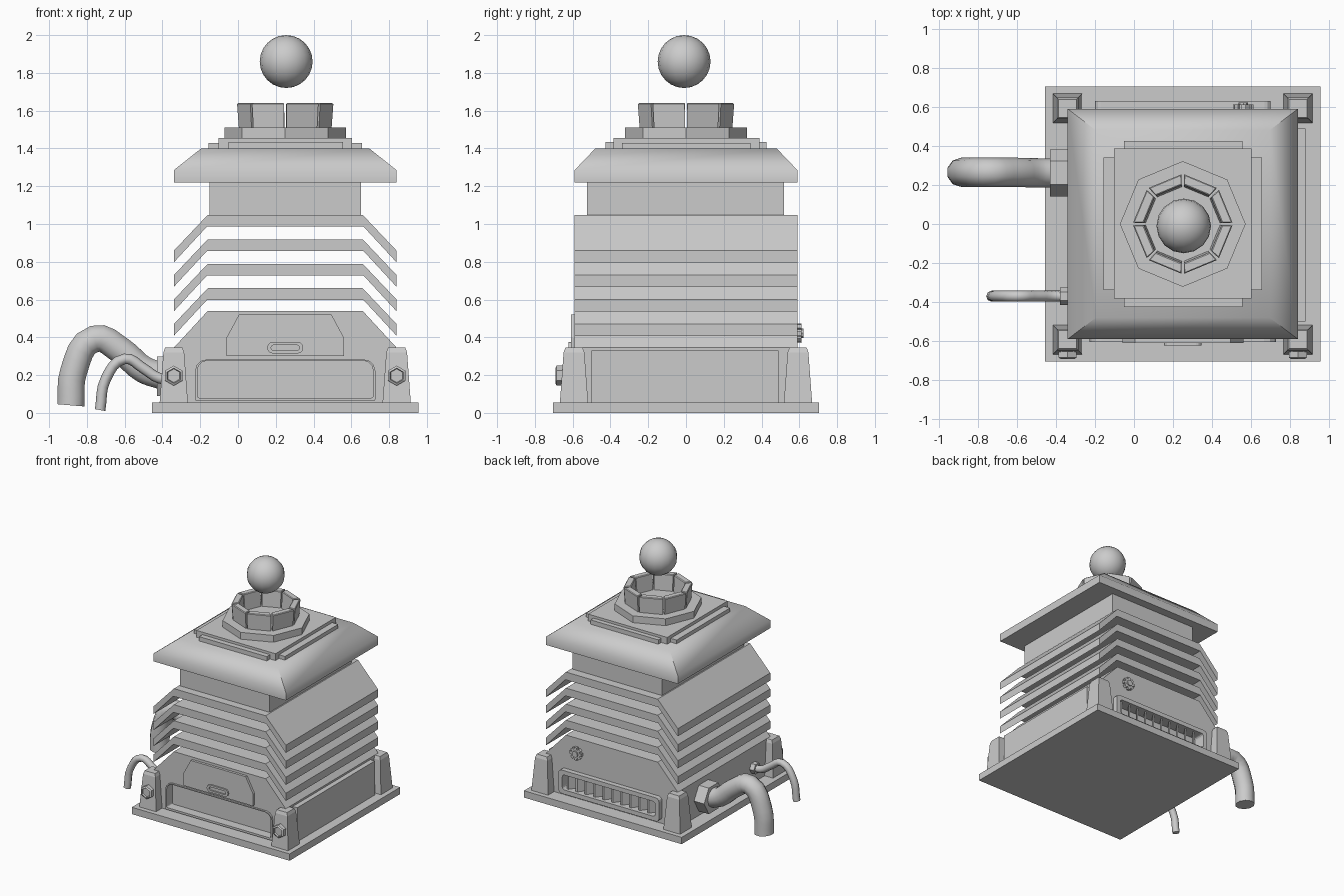
import bpy, bmesh, math
from mathutils import Vector

if "Cube" in bpy.data.objects:
    bpy.data.objects.remove(bpy.data.objects["Cube"])

CX = 0.25  # body centre in x


def finish(name, bm, smooth=None):
    bmesh.ops.recalc_face_normals(bm, faces=bm.faces)
    me = bpy.data.meshes.new(name)
    bm.to_mesh(me)
    bm.free()
    ob = bpy.data.objects.new(name, me)
    bpy.context.collection.objects.link(ob)
    if smooth:
        bpy.ops.object.select_all(action='DESELECT')
        ob.select_set(True)
        bpy.context.view_layer.objects.active = ob
        bpy.ops.object.shade_smooth_by_angle(angle=math.radians(smooth))
    return ob


def place(p, axis, d):
    return {'x': (d, p[0], p[1]), 'y': (p[0], d, p[1]), 'z': (p[0], p[1], d)}[axis]


def loft(name, sections, axis, smooth=None, closed=False):
    """Join equal-length outlines [(outline, distance along axis)]."""
    bm = bmesh.new()
    rings = [[bm.verts.new(place(p, axis, d)) for p in pts] for pts, d in sections]
    n = len(rings[0])
    for a, b in zip(rings, rings[1:] + (rings[:1] if closed else [])):
        for i in range(n):
            j = (i + 1) % n
            bm.faces.new((a[i], a[j], b[j], b[i]))
    if not closed:
        bm.faces.new(rings[0])
        bm.faces.new(rings[-1])
    return finish(name, bm, smooth)


def prism(name, pts, axis, a, b, smooth=None):
    return loft(name, [(pts, a), (pts, b)], axis, smooth)


def rect(cx, cy, hx, hy):
    return [(cx - hx, cy - hy), (cx + hx, cy - hy), (cx + hx, cy + hy), (cx - hx, cy + hy)]


def box(name, x0, x1, y0, y1, z0, z1):
    return prism(name, rect((x0 + x1) / 2, (y0 + y1) / 2, (x1 - x0) / 2, (y1 - y0) / 2), 'z', z0, z1)


def ngon(cx, cy, r, n, turn=0):
    return [(cx + r * math.cos(math.radians(turn) + 2 * math.pi * i / n),
             cy + r * math.sin(math.radians(turn) + 2 * math.pi * i / n)) for i in range(n)]


def round_rect(cx, cy, hx, hy, rb, rt, steps=3):
    """Rounded rectangle with separate bottom and top corner radii."""
    pts = []
    for sx, sy, r, start in ((1, 1, rt, 0), (-1, 1, rt, 90), (-1, -1, rb, 180), (1, -1, rb, 270)):
        for k in range(steps + 1):
            t = math.radians(start + 90 * k / steps)
            pts.append((cx + sx * (hx - r) + r * math.cos(t), cy + sy * (hy - r) + r * math.sin(t)))
    return pts


def frame(name, outer, inner, a, b):
    return loft(name, [(outer, a), (outer, b), (inner, b), (inner, a)], 'y', closed=True)


def cut(ob, cutter):
    m = ob.modifiers.new('recess', 'BOOLEAN')
    m.operation = 'DIFFERENCE'
    m.solver = 'EXACT'
    m.object = cutter
    cutter.hide_render = True
    cutter.hide_viewport = True


def tube(name, pts, radius, sides):
    """Smooth pipe through control points in the x-z plane."""
    cu = bpy.data.curves.new(name, 'CURVE')
    cu.dimensions = '3D'
    sp = cu.splines.new('BEZIER')
    sp.bezier_points.add(len(pts) - 1)
    for bp, p in zip(sp.bezier_points, pts):
        bp.co = p
        bp.handle_left_type = bp.handle_right_type = 'AUTO'
    cu.resolution_u = 4
    cu.bevel_depth = radius
    cu.bevel_resolution = sides // 2 - 2
    cu.use_fill_caps = True
    tmp = bpy.data.objects.new(name + '_path', cu)
    bpy.context.collection.objects.link(tmp)
    bpy.context.view_layer.update()
    bm = bmesh.new()
    bm.from_mesh(tmp.to_mesh())
    bpy.data.objects.remove(tmp)
    bmesh.ops.remove_doubles(bm, verts=bm.verts, dist=0.0001)
    return finish(name, bm, 50)


# Base plate and lower housing with sloping shoulders
box('base_plate', -0.455, 0.955, -0.705, 0.705, 0, 0.055)
housing = prism('lower_housing', [(-0.34, 0.05), (0.84, 0.05), (0.84, 0.345), (0.66, 0.54),
                                  (-0.16, 0.54), (-0.34, 0.345)], 'y', -0.59, 0.59)
box('side_panel', 0.83, 0.88, -0.5, 0.49, 0.05, 0.33)

# Front tray opening
opening = round_rect(CX, 0.178, 0.465, 0.098, 0.01, 0.05)
cut(housing, prism('tray_cutter', opening, 'y', -0.7, -0.53))
frame('tray_frame', round_rect(CX, 0.173, 0.477, 0.11, 0.01, 0.06), opening, -0.605, -0.54)

# Front hatch and its pull handle
prism('hatch', [(-0.06, 0.3), (0.56, 0.3), (0.56, 0.4), (0.495, 0.52), (0.005, 0.52), (-0.06, 0.4)],
      'y', -0.61, -0.58)
frame('hatch_handle', round_rect(CX, 0.345, 0.095, 0.03, 0.028, 0.028),
      round_rect(CX, 0.345, 0.075, 0.014, 0.013, 0.013), -0.622, -0.6)

# Rear grille with slanted vanes
opening = round_rect(CX, 0.175, 0.415, 0.06, 0.02, 0.02)
cut(housing, prism('grille_cutter', opening, 'y', 0.53, 0.7))
frame('grille_frame', round_rect(CX, 0.175, 0.45, 0.095, 0.03, 0.03), opening, 0.54, 0.63)
for i in range(10):
    x = CX - 0.39 + i * 0.08
    prism('grille_vane', [(x, 0.54), (x + 0.014, 0.54), (x + 0.062, 0.605), (x + 0.048, 0.605)],
          'z', 0.11, 0.24)

# Rear toothed knob
teeth = []
for i in range(8):
    for da, r in ((-13, 0.053), (13, 0.053), (16, 0.038), (29, 0.038)):
        t = math.radians(45 * i + da)
        teeth.append((0.56 + r * math.cos(t), 0.422 + r * math.sin(t)))
prism('rear_knob', teeth, 'y', 0.58, 0.612)
prism('rear_knob_cap', ngon(0.56, 0.422, 0.025, 8), 'y', 0.61, 0.622)

# Tapered corner posts, front ones carry a hex bolt
for x in (-0.34, 0.84):
    for y in (-0.593, 0.593):
        loft('corner_post', [(rect(x, y, 0.075, 0.075), 0.05), (rect(x, y, 0.055, 0.055), 0.32),
                             (rect(x, y, 0.046, 0.046), 0.345)], 'z')
    loft('post_bolt', [(ngon(x, 0.197, 0.053, 6, 30), -0.62), (ngon(x, 0.197, 0.053, 6, 30), -0.685),
                       (ngon(x, 0.197, 0.04, 6, 30), -0.692), (ngon(x, 0.197, 0.036, 6, 30), -0.68)], 'y')

# Floating bent cooling slats
for i in range(4):
    z = 0.66 + i * 0.1295
    prism('cooling_slat', [(-0.34, z - 0.19), (-0.16, z), (0.66, z), (0.84, z - 0.19), (0.84, z - 0.252),
                           (0.665, z - 0.063), (-0.165, z - 0.063), (-0.34, z - 0.252)], 'y', -0.59, 0.59)

# Neck and roof
box('neck', -0.15, 0.65, -0.525, 0.52, 1.03, 1.23)
loft('roof', [(rect(CX, 0, 0.59, 0.59), 1.22), (rect(CX, 0, 0.59, 0.59), 1.285),
              (rect(CX, 0, 0.445, 0.48), 1.4)], 'z', 55)

# Stepped plates on the roof
box('top_plate', -0.103, 0.603, -0.383, 0.388, 1.39, 1.455)
for s in (-1, 1):
    y, x = s * 0.4, CX + s * 0.378
    box('top_strip_y', -0.05, 0.555, y - 0.025, y + 0.025, 1.39, 1.435)
    box('top_strip_x', x - 0.028, x + 0.028, -0.338, 0.342, 1.39, 1.43)
prism('octagon_plate', ngon(CX, 0, 0.322, 8), 'z', 1.45, 1.51)

# Crown of eight separate segments
for i in range(8):
    mid = 45 * i + 22.5

    def seg(ri, ro, half):
        return [(CX + r * math.cos(math.radians(mid + a)), r * math.sin(math.radians(mid + a)))
                for r, a in ((ri, -half), (ro, -half), (ro, half), (ri, half))]
    loft('crown_segment', [(seg(0.19, 0.245, 21), 1.5), (seg(0.2, 0.255, 21), 1.635),
                           (seg(0.205, 0.248, 20), 1.64)], 'z')

# Floating ball
bm = bmesh.new()
bmesh.ops.create_uvsphere(bm, u_segments=16, v_segments=12, radius=0.14)
bmesh.ops.translate(bm, verts=bm.verts, vec=Vector((0.255, -0.01, 1.86)))
finish('floating_ball', bm, 60)

# Large and small pipes with hex collars on the left side
prism('large_collar', ngon(0.262, 0.195, 0.121, 6), 'x', -0.43, -0.33)
tube('large_pipe', [(-0.885, 0.265, 0.04), (-0.87, 0.265, 0.22), (-0.76, 0.265, 0.392), (-0.62, 0.265, 0.33),
                    (-0.5, 0.262, 0.23), (-0.4, 0.262, 0.195)], 0.075, 10)
prism('small_collar', ngon(-0.37, 0.18, 0.045, 6), 'x', -0.378, -0.33)
tube('small_pipe', [(-0.73, -0.37, 0.015), (-0.7, -0.37, 0.18), (-0.6, -0.37, 0.286), (-0.5, -0.37, 0.235),
                    (-0.42, -0.37, 0.185), (-0.35, -0.37, 0.178)], 0.028, 8)
